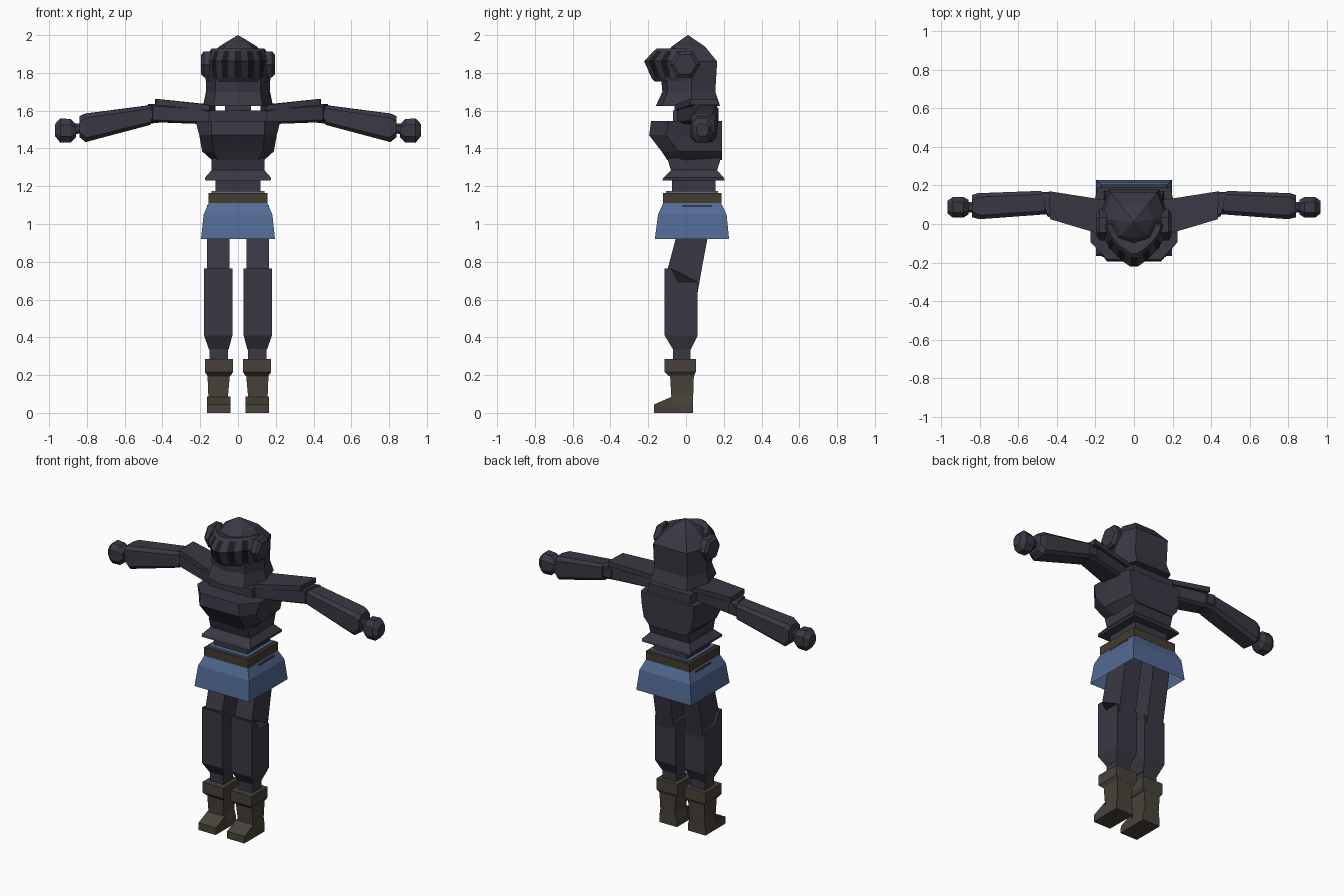
import bpy, bmesh, math

old = bpy.data.objects.get("Cube")
if old:
    bpy.data.objects.remove(old)


def material(name, rgb):
    m = bpy.data.materials.new(name)
    m.use_nodes = True
    m.diffuse_color = (*rgb, 1)
    m.node_tree.nodes["Principled BSDF"].inputs["Base Color"].default_value = (*rgb, 1)
    return m


STEEL = material("dark steel", (.042, .040, .057))
BLUE = material("blue cloth", (.085, .145, .295))
BELT = material("brown belt", (.056, .045, .028))
BOOT = material("brown leather", (.064, .054, .041))
BLACK = material("slot black", (.011, .011, .011))


def loft(name, rings, mat, mirror=False, cap_start=True, cap_end=True, slots=None, closed=True):
    """Skin equal-length rings of points; slots(row, column) marks dark faces."""
    bm = bmesh.new()
    vs = [[bm.verts.new(p) for p in ring] for ring in rings]
    n = len(rings[0])
    for r in range(len(vs) - 1):
        for c in range(n if closed else n - 1):
            d = (c + 1) % n
            f = bm.faces.new((vs[r][c], vs[r][d], vs[r + 1][d], vs[r + 1][c]))
            if slots and slots(r, c):
                f.material_index = 1
    if cap_start:
        bm.faces.new(vs[0])
    if cap_end:
        bm.faces.new(vs[-1])
    bmesh.ops.remove_doubles(bm, verts=bm.verts, dist=.0005)
    bmesh.ops.recalc_face_normals(bm, faces=bm.faces)
    me = bpy.data.meshes.new(name)
    bm.to_mesh(me)
    bm.free()
    me.materials.append(mat)
    if slots:
        me.materials.append(BLACK)
    ob = bpy.data.objects.new(name, me)
    bpy.context.collection.objects.link(ob)
    if mirror:
        ob.modifiers.new("mirror", "MIRROR").use_mirror_merge = False
    return ob


def rect(z, x0, x1, y0, y1):
    return [(x0, y0, z), (x1, y0, z), (x1, y1, z), (x0, y1, z)]


def wide(z, x, y0, y1):
    return rect(z, -x, x, y0, y1)


def chest_ring(z, front, side, y0, y1, back):
    half = [(front, y0), (side, y0 + .09), (side, .02), (back, y1)]
    return [(x, y, z) for x, y in half] + [(-x, y, z) for x, y in reversed(half)]


def helm_ring(z, x, y0, y1):
    plan = [(0, -1), (.7, -.8), (1, .1), (.7, 1), (-.7, 1), (-1, .1), (-.7, -.8)]
    return [(a * x, (y0 + y1) / 2 + b * (y1 - y0) / 2, z) for a, b in plan]


def arm_ring(x, y0, y1, z0, z1, lean=0, cut=.25):
    """Chamfered section across the arm; lean pushes the front edge outward."""
    w, h = (y1 - y0) * cut, (z1 - z0) * cut
    pts = [(y0 + w, z0), (y1 - w, z0), (y1, z0 + h), (y1, z1 - h),
           (y1 - w, z1), (y0 + w, z1), (y0, z1 - h), (y0, z0 + h)]
    return [(x + lean * (y - y0) / (y1 - y0), y, z) for y, z in pts]


# helmet with flared neck guard
loft("helmet", [helm_ring(1.625, .185, -.16, .18), helm_ring(1.70, .17, -.125, .155),
                helm_ring(1.86, .172, -.14, .165), helm_ring(1.94, .10, -.075, .10),
                helm_ring(2.0, .001, .009, .011)], STEEL)

# beaked visor with alternating dark slots
cols = 15
rows = [(1.915, .11, .10), (1.93, .14, .16), (1.915, .15, .18), (1.862, .175, .232),
        (1.775, .165, .192), (1.755, .16, .175), (1.765, .11, .10)]
visor = []
for z, rx, ry in rows:
    ring = []
    for i in range(cols + 1):
        a = math.pi * (i / cols - .5)
        x = math.sin(a)
        ring.append((rx * x, -ry * (.6 * math.cos(a) + .4 * (1 - abs(x))), z))
    visor.append(ring)
loft("visor", visor, STEEL, cap_start=False, cap_end=False, closed=False,
     slots=lambda r, c: r in (2, 3) and c % 2 == 1)

# hexagonal visor hinges
def hinge_ring(x, s):
    return [(x, -.005 + s * .08 * math.cos(k * math.pi / 3),
             1.845 + s * .08 * math.sin(k * math.pi / 3)) for k in range(6)]


loft("visor_hinge", [hinge_ring(.14, 1), hinge_ring(.18, 1), hinge_ring(.195, .75)], STEEL, True)

# neck, yoke and breastplate
loft("neck", [wide(1.5, .07, -.06, .09), wide(1.7, .07, -.06, .09)], STEEL)
loft("yoke", [wide(1.52, .16, -.07, .17), wide(1.60, .15, -.07, .17)], STEEL)
loft("breastplate", [chest_ring(1.34, .11, .14, -.10, .19, .13),
                     chest_ring(1.385, .13, .19, -.13, .19, .17),
                     chest_ring(1.47, .14, .205, -.195, .19, .185),
                     chest_ring(1.545, .14, .225, -.185, .19, .19)], STEEL)
loft("waist_plate", [wide(1.23, .172, -.125, .205), wide(1.245, .175, -.12, .20),
                     wide(1.285, .14, -.08, .165), wide(1.35, .14, -.10, .185)], STEEL)
loft("waist", [wide(1.10, .12, -.075, .155), wide(1.26, .12, -.075, .155)], STEEL)

# belt and open cloth skirt
loft("belt", [wide(1.11, .157, -.122, .187), wide(1.165, .157, -.122, .187)], BELT)
loft("skirt_waistband", [wide(1.10, .14, -.105, .17), wide(1.175, .14, -.105, .17)], BLUE)
loft("skirt", [wide(.92, .196, -.165, .228), wide(1.05, .182, -.148, .215),
               wide(1.112, .155, -.12, .185)], BLUE, cap_start=False)

# legs
loft("thigh", [rect(.60, .045, .165, -.10, .055), rect(.77, .045, .165, -.095, .085),
               rect(.92, .045, .165, -.055, .113), rect(1.10, .04, .165, -.02, .14)], STEEL, True)
knee = [(.03, -.113, .765), (.18, -.113, .765), (.18, -.08, .765), (.18, -.04, .692),
        (.18, .062, .692), (.03, .062, .692), (.03, -.04, .692), (.03, -.08, .765)]
shin = [(x, y, .41) for x, y, z in knee]
ankle = [(.05 + (x - .03) * .69, -.068 + (y + .113) * .53, .335) for x, y, z in knee]
loft("shin_guard", [ankle, shin, knee], STEEL, True)
loft("ankle", [rect(.25, .053, .152, -.07, .025), rect(.34, .053, .152, -.07, .025)], STEEL, True)

# boots
loft("boot_cuff", [rect(.195, .04, .16, -.09, .042), rect(.217, .026, .176, -.113, .052),
                   rect(.285, .026, .176, -.113, .052)], BOOT, True)
loft("boot_shaft", [rect(0, .04, .165, -.08, .036), rect(.045, .04, .165, -.08, .036),
                    rect(.09, .053, .157, -.078, .038), rect(.21, .042, .162, -.085, .042)], BOOT, True)
toe = [(-.17, 0), (-.07, 0), (-.07, .088), (-.168, .045)]
loft("boot_toe", [[(x, y, z) for y, z in toe] for x in (.04, .165)], BOOT, True)

# arms
loft("upper_arm", [arm_ring(.13, -.05, .10, 1.50, 1.60, -.02, .12),
                   arm_ring(.21, -.035, .115, 1.53, 1.62, -.02, .12),
                   arm_ring(.45, .04, .165, 1.54, 1.635, .03, .12)], STEEL, True)
plate_in = [(.15, -.06, 1.60), (.12, .12, 1.60), (.12, .12, 1.63), (.15, -.06, 1.63)]
plate_out = [(.435, .025, 1.63), (.44, .17, 1.63), (.44, .17, 1.663), (.435, .025, 1.663)]
loft("shoulder_plate", [plate_in, plate_out], STEEL, True)
loft("elbow", [arm_ring(.42, .045, .165, 1.535, 1.63), arm_ring(.50, .055, .165, 1.53, 1.62)], STEEL, True)
loft("forearm", [arm_ring(.46, .05, .172, 1.525, 1.628, .02, .15),
                 arm_ring(.80, .025, .16, 1.435, 1.585, .01, .15),
                 arm_ring(.84, .035, .15, 1.46, 1.57)], STEEL, True)
loft("wrist", [arm_ring(.82, .06, .115, 1.48, 1.535), arm_ring(.88, .06, .115, 1.475, 1.53)], STEEL, True)
loft("hand", [arm_ring(.858, .05, .125, 1.46, 1.53), arm_ring(.885, .033, .14, 1.432, 1.555),
              arm_ring(.94, .033, .14, 1.43, 1.56), arm_ring(.968, .055, .12, 1.465, 1.53)], STEEL, True)
